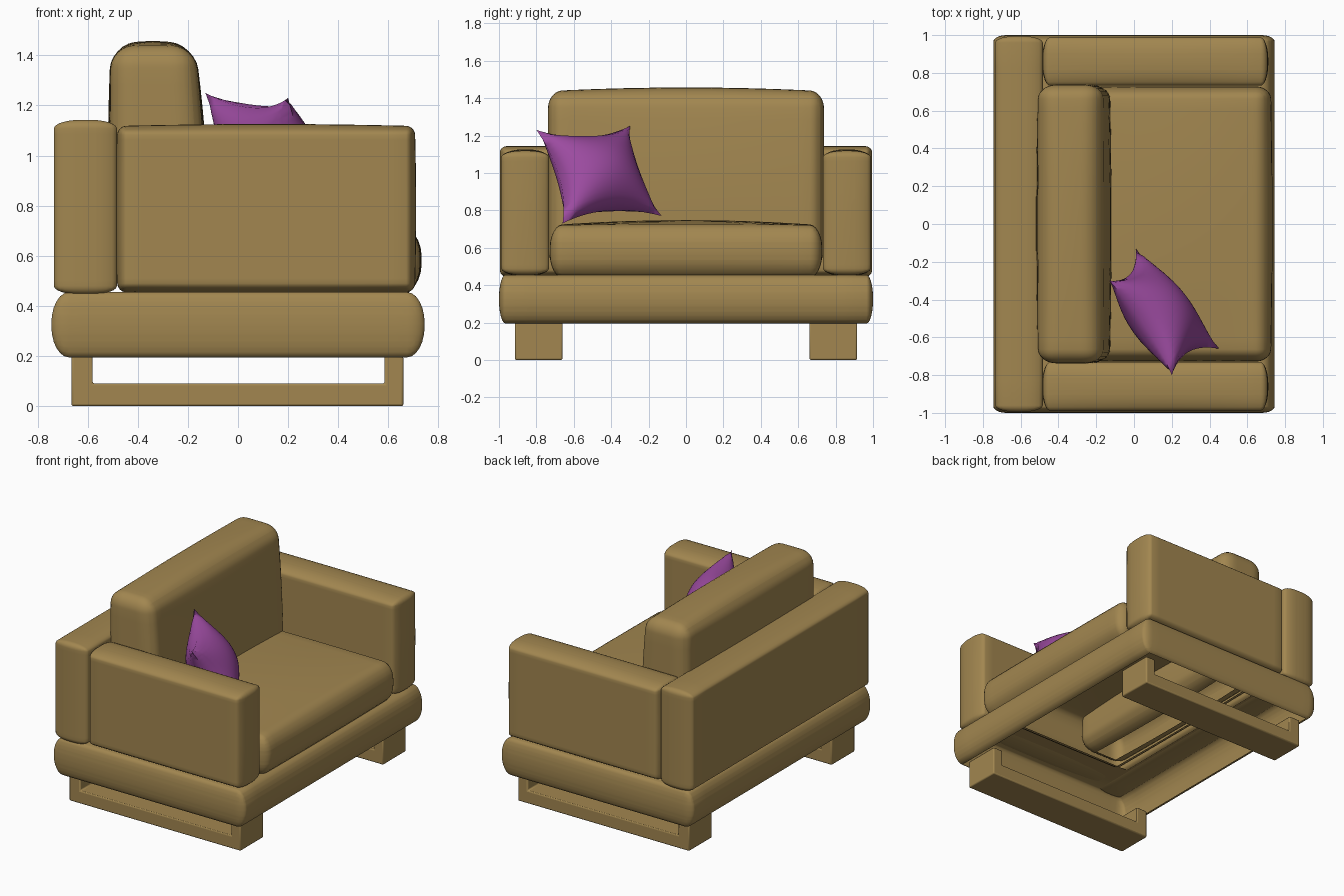
import bpy, bmesh
from mathutils import Vector

if "Cube" in bpy.data.objects:
    bpy.data.objects.remove(bpy.data.objects["Cube"])


def material(name, rgb):
    m = bpy.data.materials.new(name)
    m.diffuse_color = (*rgb, 1)
    m.use_nodes = True
    m.node_tree.nodes["Principled BSDF"].inputs["Base Color"].default_value = m.diffuse_color
    return m


BROWN = material("brown fabric", (0.36, 0.24, 0.08))
PURPLE = material("purple fabric", (0.33, 0.07, 0.35))


def finish(name, bm, mat, angle=0.7):
    bmesh.ops.recalc_face_normals(bm, faces=bm.faces)
    me = bpy.data.meshes.new(name)
    bm.to_mesh(me)
    bm.free()
    ob = bpy.data.objects.new(name, me)
    bpy.context.collection.objects.link(ob)
    me.materials.append(mat)
    bpy.ops.object.select_all(action='DESELECT')
    ob.select_set(True)
    bpy.context.view_layer.objects.active = ob
    bpy.ops.object.shade_smooth_by_angle(angle=angle)
    return ob


def upholstered(name, lo, hi, r, bulge=(0, 0, 0), taper=0.0, open_bottom=False, hole=0.0):
    """Box with elliptical edge radii r per axis and optionally bulging faces."""
    lo, hi, r = Vector(lo), Vector(hi), Vector(r)
    mid, half = (lo + hi) / 2, (hi - lo) / 2
    bm = bmesh.new()
    bmesh.ops.create_cube(bm, size=2)
    for v in bm.verts:
        v.co = Vector([v.co[i] * half[i] / r[i] for i in range(3)])
    bmesh.ops.bevel(bm, geom=bm.edges[:], offset=1, segments=6, profile=0.5,
                    affect='EDGES', clamp_overlap=False)
    for v in bm.verts:
        v.co = Vector([v.co[i] * r[i] for i in range(3)])
    for axis in range(3):
        no = Vector([float(i == axis) for i in range(3)])
        for k in range(-5, 6):
            bmesh.ops.bisect_plane(bm, geom=bm.verts[:] + bm.edges[:] + bm.faces[:],
                                   dist=1e-5, plane_co=no * half[axis] * k / 6, plane_no=no)
    # open underside and frame opening below the seat
    doomed = []
    for f in bm.faces:
        c = f.calc_center_median()
        flat = abs(abs(c.z) - half.z) < 1e-4
        if flat and c.z < 0 and open_bottom:
            doomed.append(f)
        if flat and c.z > 0 and abs(c.x) < half.x * hole and abs(c.y) < half.y * hole:
            doomed.append(f)
    if doomed:
        bmesh.ops.delete(bm, geom=doomed, context='FACES')
    for v in bm.verts:
        u = [max(-1, min(1, v.co[i] / half[i])) for i in range(3)]
        for i in range(3):
            j, k = (i + 1) % 3, (i + 2) % 3
            v.co[i] += bulge[i] * u[i] * (1 - u[j] ** 2) * (1 - u[k] ** 2)
        v.co += mid
        # lean the front side back towards the top
        t = max(0, (v.co.z - lo.z) / (hi.z - lo.z))
        v.co.x = lo.x + (v.co.x - lo.x) * (1 - taper * t * t)
    return finish(name, bm, BROWN)


# Upholstered body, facing +x
upholstered("base_frame", (-0.745, -1, 0.195), (0.745, 1, 0.455), (0.07, 0.035, 0.125),
            open_bottom=True, hole=0.66)
upholstered("backrest", (-0.735, -0.995, 0.445), (-0.483, 0.995, 1.143), (0.11, 0.035, 0.035))
for side, y0, y1 in (("left", 0.732, 0.988), ("right", -0.988, -0.732)):
    upholstered(side + "_arm", (-0.481, y0, 0.455), (0.706, y1, 1.118), (0.035, 0.11, 0.035),
                bulge=(0.005, 0, 0.008))
upholstered("seat_cushion", (-0.48, -0.728, 0.445), (0.725, 0.728, 0.72), (0.08, 0.065, 0.12),
            bulge=(0.008, 0, 0.028), open_bottom=True)
upholstered("back_cushion", (-0.508, -0.738, 0.5), (-0.125, 0.738, 1.437), (0.11, 0.075, 0.09),
            bulge=(0.012, 0, 0.02), taper=0.12, open_bottom=True)

# Sled legs: U profile extruded across
for side, y0 in (("left", 0.66), ("right", -0.915)):
    bm = bmesh.new()
    prof = [(-0.665, 0), (0.66, 0), (0.66, 0.2), (0.585, 0.2),
            (0.585, 0.09), (-0.58, 0.09), (-0.58, 0.2), (-0.665, 0.2)]
    face = bm.faces.new([bm.verts.new((x, y0, z)) for x, z in prof])
    new = bmesh.ops.extrude_face_region(bm, geom=[face])["geom"]
    bmesh.ops.translate(bm, vec=(0, 0.255, 0),
                        verts=[g for g in new if isinstance(g, bmesh.types.BMVert)])
    leg = finish(side + "_sled_leg", bm, BROWN, 0.5)
    bev = leg.modifiers.new("soft edges", 'BEVEL')
    bev.width, bev.segments = 0.008, 2

# Throw pillow: pinched square patch puffed on both sides
A, B, C, D = (Vector(p) for p in ((-0.13, -0.30, 1.25), (0.01, -0.13, 0.77),
                                  (0.45, -0.66, 0.73), (0.20, -0.80, 1.23)))
normal = Vector((0.72, 0.52, 0.45)).normalized()
bm = bmesh.new()
for sign in (1, -1):
    made = bmesh.ops.create_grid(bm, x_segments=18, y_segments=18, size=1)["verts"]
    for v in made:
        s, t = v.co.x, v.co.y
        puff = max(0, (1 - s * s) * (1 - t * t)) ** 0.6
        p, q = s * (1 - 0.2 * (1 - t * t)), t * (1 - 0.2 * (1 - s * s))
        a, b = (p + 1) / 2, (q + 1) / 2
        v.co = (A.lerp(B, a)).lerp(D.lerp(C, a), b) + normal * (0.16 * sign * puff)
bmesh.ops.remove_doubles(bm, verts=bm.verts[:], dist=1e-4)
finish("throw_pillow", bm, PURPLE, 1.2)
